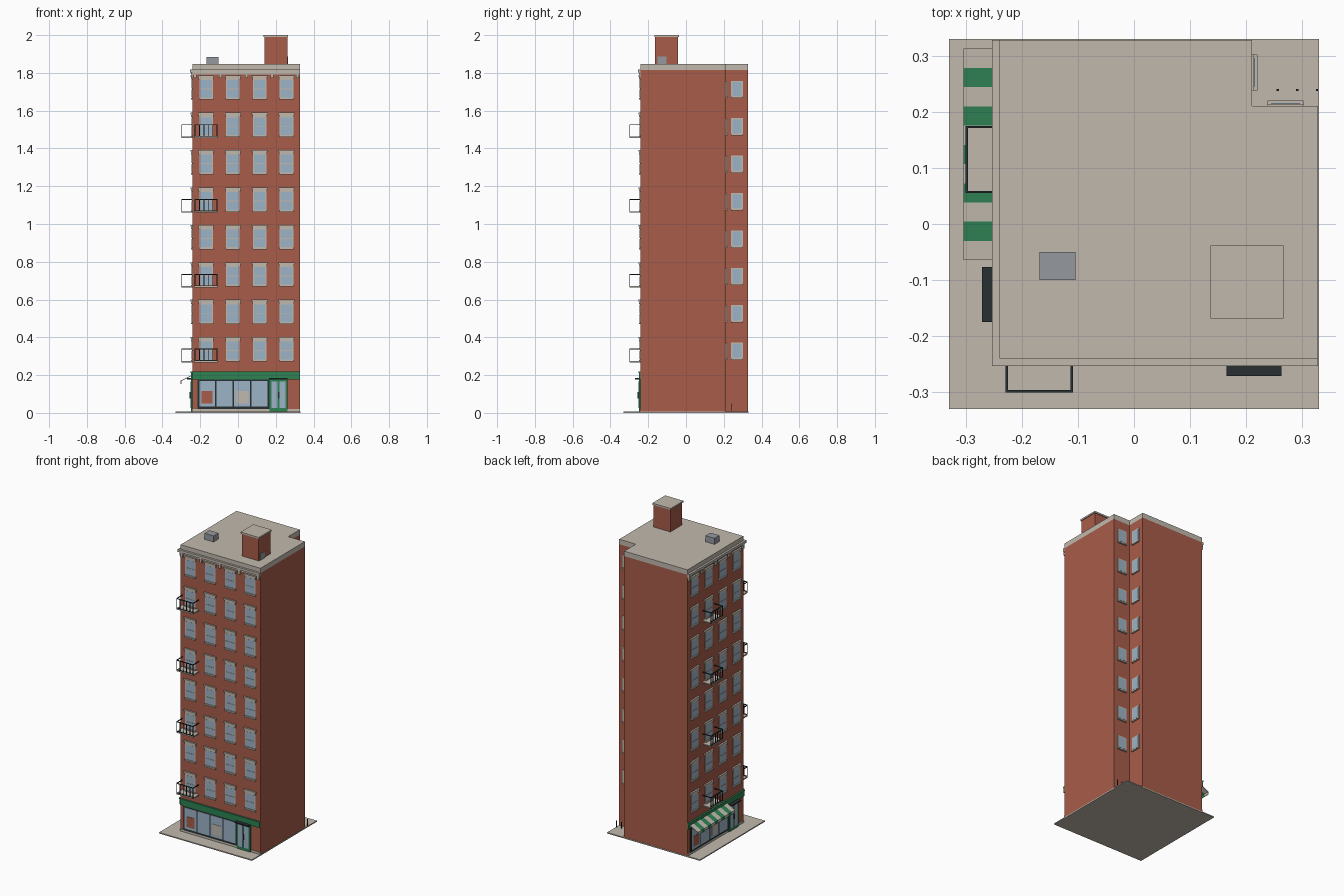
import bpy, bmesh, math
from mathutils import Matrix

if "Cube" in bpy.data.objects:
    bpy.data.objects.remove(bpy.data.objects["Cube"])

def material(name, r, g, b):
    lin = [((c / 255 + 0.055) / 1.055) ** 2.4 for c in (r, g, b)]
    m = bpy.data.materials.new(name)
    m.diffuse_color = (*lin, 1)
    m.use_nodes = True
    m.node_tree.nodes["Principled BSDF"].inputs["Base Color"].default_value = m.diffuse_color
    return m

BRICK = material("brick", 168, 92, 73)
STONE = material("pale stone", 193, 185, 174)
GREEN = material("shop green", 46, 130, 84)
IRON = material("dark iron", 40, 48, 50)
GLASS = material("window glass", 156, 180, 198)
METAL = material("grey metal", 149, 154, 160)

parts = {}

def part(name, mat):
    if name not in parts:
        parts[name] = (bmesh.new(), mat)
    return parts[name][0]

def prism(name, mat, pts, direction):
    """Extrude a flat outline (3D points) along a direction."""
    bm = part(name, mat)
    face = bm.faces.new([bm.verts.new(p) for p in pts])
    ext = bmesh.ops.extrude_face_region(bm, geom=[face])
    bmesh.ops.translate(bm, vec=direction,
                        verts=[v for v in ext["geom"] if isinstance(v, bmesh.types.BMVert)])
    # the extrusion drops the starting cap, so close it again if needed
    edges = [e for e in bm.edges if e.is_boundary]
    if edges:
        bmesh.ops.holes_fill(bm, edges=edges)

def box(name, mat, p, q):
    lo, size = [min(a, b) for a, b in zip(p, q)], [abs(a - b) for a, b in zip(p, q)]
    mid = [l + s / 2 for l, s in zip(lo, size)]
    bmesh.ops.create_cube(part(name, mat), size=1,
                          matrix=Matrix.Translation(mid) @ Matrix.Diagonal((*size, 1)))

# Wall frames: u runs along the wall, d outward, z up
L, R, N = -0.24, 0.328, 0.21
C2 = L + R
WALLS = {
    "front": lambda u, d, z: (u, L - d, z),
    "left": lambda u, d, z: (L - d, C2 - u, z),
    "notch_side": lambda u, d, z: (N + d, u, z),
    "notch_back": lambda u, d, z: (u, N + d, z),
}

def plate(name, mat, wall, u0, u1, d0, d1, z0, z1):
    f = WALLS[wall]
    box(f"{wall}_{name}", mat, f(u0, d0, z0), f(u1, d1, z1))

# Pavement and L-shaped tower
box("pavement", STONE, (-0.33, -0.33, 0), (0.33, 0.33, 0.007))
outline = [(L, L), (R, L), (R, N), (N, N), (N, R), (L, R)]
prism("brick_tower", BRICK, [(x, y, 0.005) for x, y in outline], (0, 0, 1.809))
prism("roof_and_parapet", STONE, [(x, y, 1.814) for x, y in outline], (0, 0, 0.032))

# Windows: frame, two sashes, lintel and sill
def window(wall, u, z, lintel):
    w = 0.036
    plate("window_frames", STONE, wall, u - w, u + w, 0, 0.003, z - 0.048, z + 0.052)
    for a, b in ((-0.045, -0.001), (0.004, 0.049)):
        plate("window_glass", GLASS, wall, u - 0.031, u + 0.031, 0, 0.005, z + a, z + b)
    plate("sills", STONE, wall, u - w - 0.002, u + w + 0.002, 0, 0.010, z - 0.056, z - 0.047)
    if lintel:
        plate("lintels", STONE, wall, u - 0.039, u + 0.039, 0, 0.008, z + 0.051, z + 0.065)
        plate("lintels", STONE, wall, u - 0.043, u + 0.043, 0, 0.011, z + 0.065, z + 0.073)

def notch_window(wall, u, z):
    plate("window_frames", STONE, wall, u - 0.032, u + 0.032, 0, 0.004, z - 0.044, z + 0.044)
    plate("window_glass", GLASS, wall, u - 0.025, u + 0.025, 0, 0.006, z - 0.036, z + 0.037)
    plate("sills", STONE, wall, u - 0.032, u + 0.032, 0, 0.010, z - 0.048, z - 0.040)

FLOOR = 0.198
COLS = [C2 / 2 + k * 0.142 for k in (-1.5, -0.5, 0.5, 1.5)]
for i in range(8):
    z = 0.328 + i * FLOOR
    for wall in ("front", "left"):
        for u in COLS:
            window(wall, u, z, True)
    for wall in ("notch_side", "notch_back"):
        notch_window(wall, 0.270, z)

# Balconies on every second floor
def balcony(wall, u, z):
    a, b, d = u - 0.060, u + 0.060, 0.060
    t = 0.004
    plate("balcony_floors", STONE, wall, a, b, 0, d, z, z + 0.007)
    top = z + 0.072
    plate("balcony_rails", IRON, wall, a, b, d - t, d, top - 0.005, top)
    plate("balcony_rails", IRON, wall, a, b, d - t, d, z + 0.007, z + 0.011)
    for s in (a, b - t):
        plate("balcony_rails", IRON, wall, s, s + t, 0, d, top - 0.005, top)
    for k in range(6):
        p = a + (b - a - t) * k / 5
        plate("balcony_rails", IRON, wall, p, p + t, d - t, d, z, top)

for i in range(0, 8, 2):
    z = 0.268 + i * FLOOR
    balcony("front", COLS[0], z)
    balcony("left", COLS[1], z)

# Cornice moulding and brackets on the two street walls
for wall, end in (("front", R), ("left", C2 - L)):
    plate("cornice", STONE, wall, L - 0.013, R, 0, 0.013, 1.802, 1.818) if wall == "front" else \
        plate("cornice", STONE, wall, L, R + 0.013, 0, 0.013, 1.802, 1.818)
    plate("cornice", STONE, wall, L, R, 0, 0.006, 1.792, 1.802)
    for k in range(5):
        u = L + 0.012 + (R - L - 0.024) * k / 4
        plate("cornice_brackets", STONE, wall, u - 0.008, u + 0.008, 0, 0.010, 1.772, 1.802)

# Shop fronts: base course, windows, door, fascia
for wall in ("front", "left"):
    plate("base_course", STONE, wall, L, R, 0, 0.004, 0.007, 0.021)
    plate("shop_frame", IRON, wall, -0.214, 0.167, 0, 0.007, 0.021, 0.178)
    for k in range(4):
        u = -0.205 + k * 0.092
        plate("shop_glass", GLASS, wall, u, u + 0.084, 0, 0.009, 0.034, 0.170)
    plate("red_poster", BRICK, wall, -0.192, -0.134, 0.009, 0.011, 0.050, 0.117)
    plate("pale_poster", STONE, wall, -0.008, 0.055, 0.009, 0.011, 0.050, 0.117)
    plate("door_frame", GREEN, wall, 0.167, 0.262, 0, 0.010, 0.007, 0.178)
    for u in (0.178, 0.219):
        plate("door_glass", GLASS, wall, u, u + 0.032, 0, 0.012, 0.025, 0.165)
    for u in (0.2105, 0.2155):
        plate("door_handles", IRON, wall, u, u + 0.003, 0.010, 0.016, 0.075, 0.110)
    plate("door_canopy", IRON, wall, 0.165, 0.263, 0, 0.031, 0.177, 0.184)
    plate("shop_fascia", GREEN, wall, L, R, 0, 0.008, 0.178, 0.212)
    plate("shop_fascia", GREEN, wall, L, R, 0, 0.011, 0.210, 0.218)

# Striped awning over the left shop window
STRIPE = 0.377 / 11
profile = [(0, 0.203), (0.064, 0.170), (0.064, 0.152), (0.060, 0.152), (0.060, 0.168), (0, 0.198)]
for k in range(11):
    u = C2 - 0.3125 + k * STRIPE
    name, mat = (("green_awning_stripes", GREEN) if k % 2 else ("pale_awning_stripes", STONE))
    prism(name, mat, [WALLS["left"](u, d, z) for d, z in profile], (0, -STRIPE, 0))

# Roof bulkhead with cap and door, and air unit
box("roof_bulkhead", BRICK, (0.141, -0.163, 1.84), (0.261, -0.043, 1.992))
box("bulkhead_cap", STONE, (0.136, -0.168, 1.990), (0.266, -0.038, 2.0))
box("bulkhead_door", METAL, (0.260, -0.150, 1.846), (0.265, -0.103, 1.886))
box("air_unit", METAL, (-0.168, -0.100, 1.84), (-0.104, -0.050, 1.885))

# Small posts in the rear notch
for x in (0.256, 0.291, 0.326):
    box("rear_posts", IRON, (x - 0.002, 0.237, 0), (x + 0.002, 0.241, 0.05))

# Turn every part into an object
for name, (bm, mat) in parts.items():
    bmesh.ops.recalc_face_normals(bm, faces=bm.faces)
    mesh = bpy.data.meshes.new(name)
    bm.to_mesh(mesh)
    bm.free()
    mesh.materials.append(mat)
    bpy.context.collection.objects.link(bpy.data.objects.new(name, mesh))
